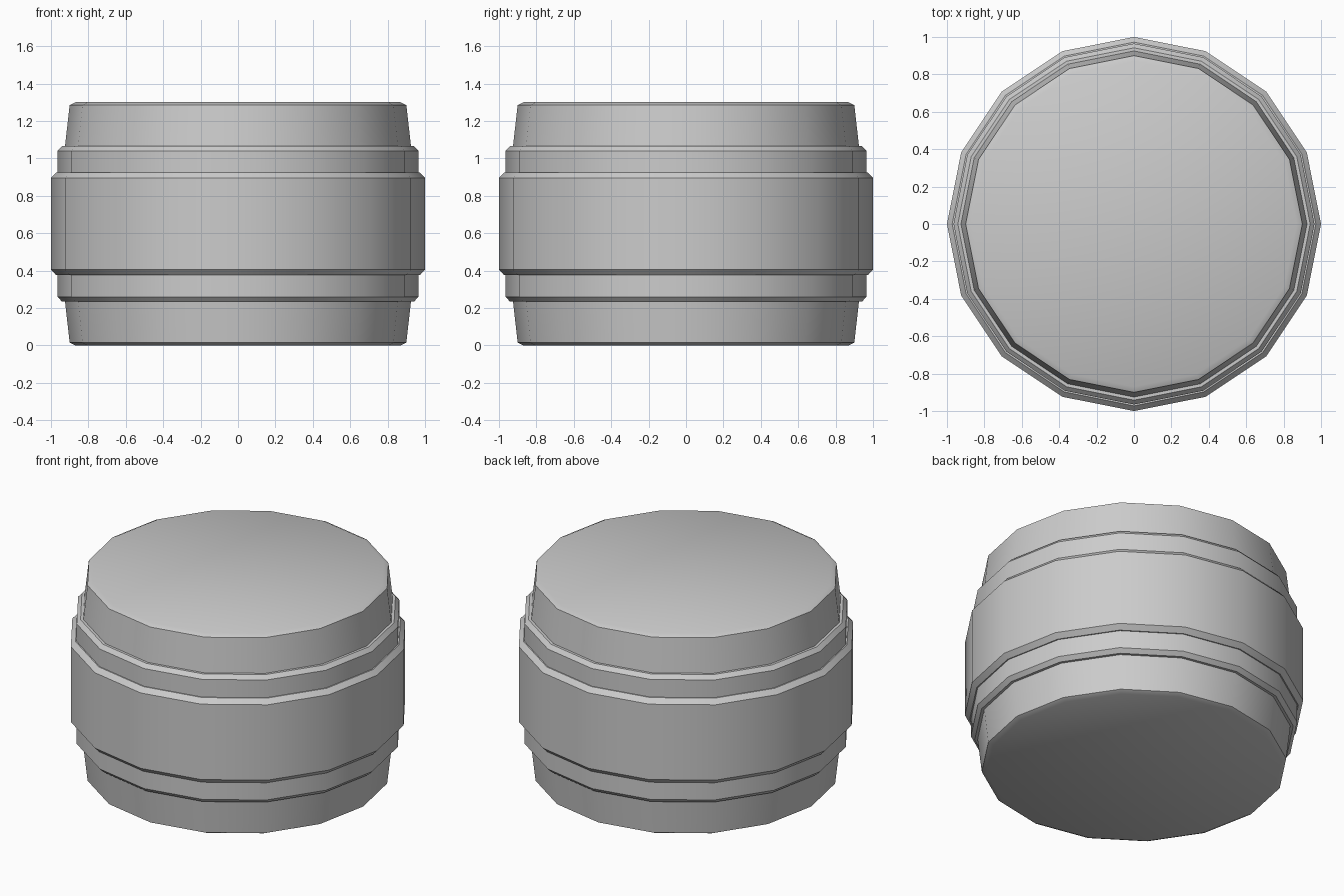
import bpy, bmesh, math

if "Cube" in bpy.data.objects:
    bpy.data.objects.remove(bpy.data.objects["Cube"])

SIDES = 16
HEIGHT = 1.30

# Lower half of the stepped barrel profile (radius, z): end cap, tapered end, hoop, wide belly
half = [(0.87, 0.0), (0.90, 0.015), (0.925, 0.235), (0.942, 0.235),
        (0.965, 0.26), (0.965, 0.375), (0.972, 0.375), (1.0, 0.405)]
profile = half + [(r, HEIGHT - z) for r, z in reversed(half)]


def lathe(name, points):
    """Spin a profile into a closed, capped solid."""
    bm = bmesh.new()
    rings = []
    for r, z in points:
        rings.append([bm.verts.new((r * math.cos(2 * math.pi * i / SIDES),
                                    r * math.sin(2 * math.pi * i / SIDES), z))
                      for i in range(SIDES)])
    for a, b in zip(rings, rings[1:]):
        for i in range(SIDES):
            j = (i + 1) % SIDES
            bm.faces.new((a[i], a[j], b[j], b[i]))
    bm.faces.new(rings[0][::-1])
    bm.faces.new(rings[-1])
    mesh = bpy.data.meshes.new(name)
    bm.to_mesh(mesh)
    bm.free()
    obj = bpy.data.objects.new(name, mesh)
    bpy.context.collection.objects.link(obj)
    return obj


# Barrel with smooth sides and crisp steps
barrel = lathe("barrel", profile)
bpy.context.view_layer.objects.active = barrel
barrel.select_set(True)
bpy.ops.object.shade_smooth_by_angle(angle=math.radians(40))
